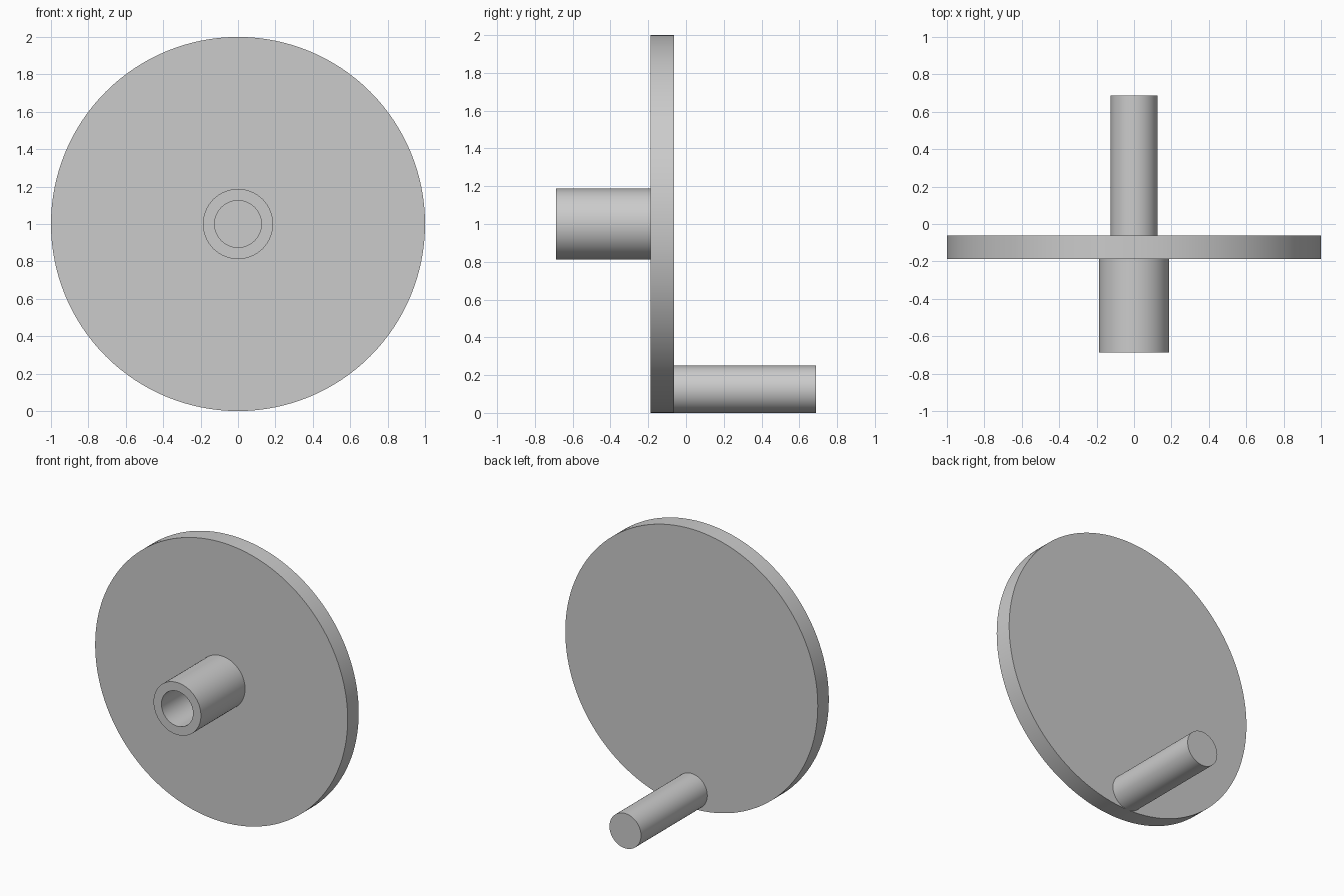
import bpy
import bmesh
from math import cos, sin, tau

cube = bpy.data.objects.get("Cube")
if cube:
    bpy.data.objects.remove(cube, do_unlink=True)

grey = bpy.data.materials.new("light grey")
colour = (0.6, 0.6, 0.6, 1)
grey.use_nodes = True
grey.diffuse_color = colour
grey.node_tree.nodes["Principled BSDF"].inputs["Base Color"].default_value = colour


def lathe(name, profile, height, segments, closed=False):
    """Spin (radius, y) points about a y-parallel axis at the given height."""
    bm = bmesh.new()
    rings = []
    for radius, y in profile:
        rings.append([bm.verts.new((radius * cos(tau * i / segments), y,
                                    height + radius * sin(tau * i / segments)))
                      for i in range(segments)])
    pairs = list(zip(rings, rings[1:]))
    if closed:
        pairs.append((rings[-1], rings[0]))
    else:
        bm.faces.new(rings[0])
        bm.faces.new(rings[-1])
    for a, b in pairs:
        for i in range(segments):
            j = (i + 1) % segments
            bm.faces.new((a[i], a[j], b[j], b[i]))
    bmesh.ops.recalc_face_normals(bm, faces=bm.faces)
    mesh = bpy.data.meshes.new(name)
    bm.to_mesh(mesh)
    bm.free()
    mesh.materials.append(grey)
    obj = bpy.data.objects.new(name, mesh)
    bpy.context.collection.objects.link(obj)
    bpy.ops.object.select_all(action="DESELECT")
    obj.select_set(True)
    bpy.context.view_layer.objects.active = obj
    bpy.ops.object.shade_smooth_by_angle()
    return obj


FRONT, BACK = -0.1875, -0.0625   # faces of the wheel
END = 0.6875                     # reach of hub and handle

# Wheel disc
lathe("wheel_disc", [(1, FRONT), (1, BACK)], 1, 128)

# Hollow hub socket with a blind bore ending at the disc
lathe("hub_socket", [(0.1875, FRONT), (0.1875, -END), (0.125, -END), (0.125, FRONT)],
      1, 64, closed=True)

# Crank handle at the lower rim
lathe("crank_handle", [(0.125, BACK), (0.125, END)], 0.125, 64)
